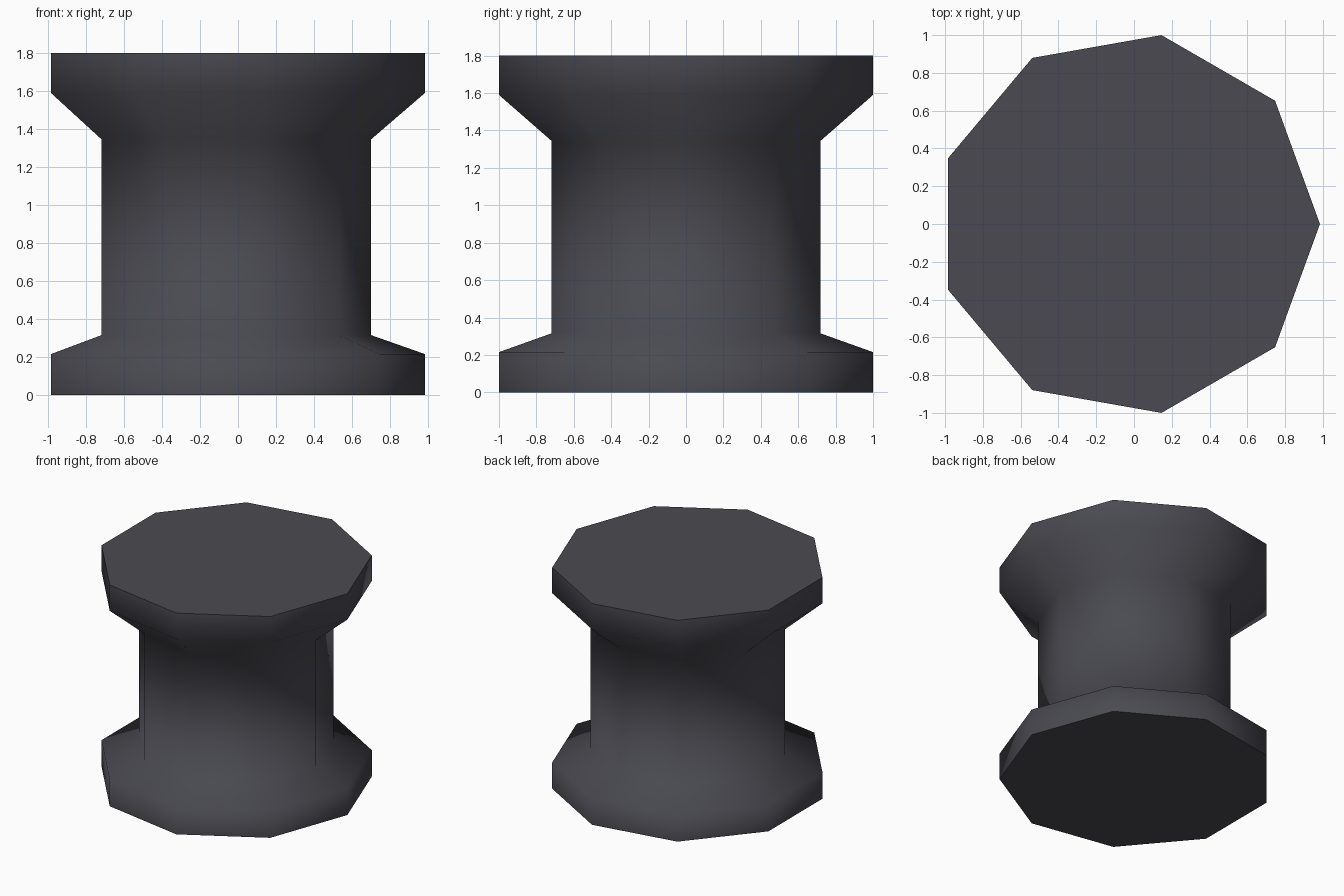
import bpy, bmesh, math

if "Cube" in bpy.data.objects:
    bpy.data.objects.remove(bpy.data.objects["Cube"])

SIDES = 9
CENTRE_X = -0.031
# spool outline: (radius, height)
PROFILE = [(1.0154, 0.0), (1.0154, 0.215), (0.731, 0.315),
           (0.731, 1.345), (1.0154, 1.59), (1.0154, 1.80)]

mat = bpy.data.materials.new("dark slate grey")
mat.diffuse_color = (0.068, 0.068, 0.083, 1.0)
mat.use_nodes = True
mat.node_tree.nodes["Principled BSDF"].inputs["Base Color"].default_value = mat.diffuse_color

# rings of the spool, one corner pointing to +x
bm = bmesh.new()
rings = []
for r, z in PROFILE:
    rings.append([bm.verts.new((CENTRE_X + r * math.cos(2 * math.pi * i / SIDES),
                                r * math.sin(2 * math.pi * i / SIDES), z))
                  for i in range(SIDES)])

# smooth side walls
for low, high in zip(rings, rings[1:]):
    for i in range(SIDES):
        j = (i + 1) % SIDES
        bm.faces.new((low[i], low[j], high[j], high[i])).smooth = True

# flat end caps with sharp rims
for cap in (bm.faces.new(rings[0][::-1]), bm.faces.new(rings[-1])):
    cap.smooth = False
    for e in cap.edges:
        e.smooth = False

mesh = bpy.data.meshes.new("spool")
bm.to_mesh(mesh)
bm.free()
mesh.materials.append(mat)
bpy.context.collection.objects.link(bpy.data.objects.new("spool", mesh))
